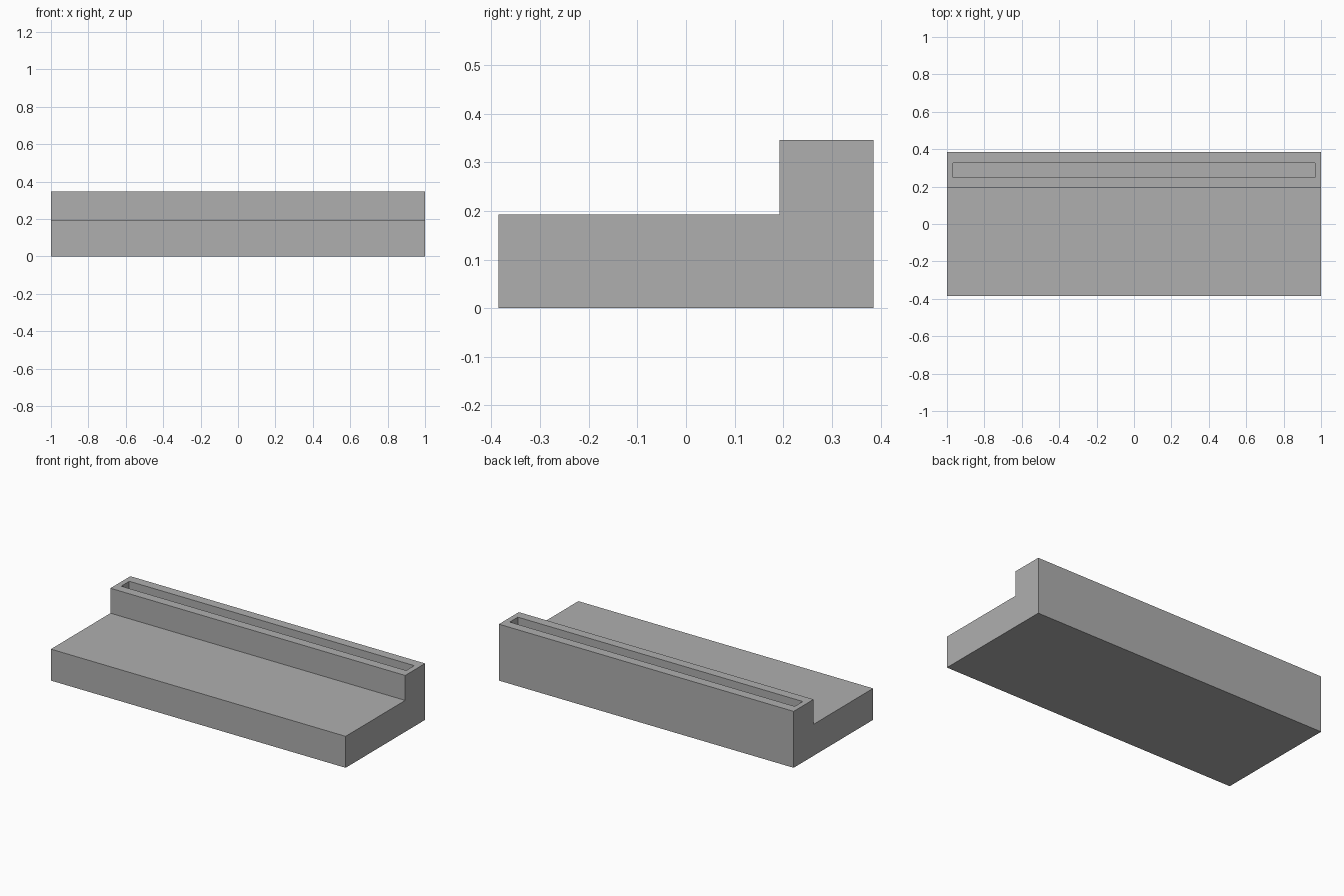
import bpy
import bmesh
from mathutils import Vector

if "Cube" in bpy.data.objects:
    bpy.data.objects.remove(bpy.data.objects["Cube"])

# Main dimensions
HALF_X, HALF_Y = 1.0, 0.385
STEP_Y, STEP_Z, TOP_Z = 0.192, 0.193, 0.346
SLOT_X, SLOT_Y0, SLOT_Y1, SLOT_FLOOR = 0.967, 0.249, 0.327, 0.193

grey = bpy.data.materials.new("plain grey")
grey.diffuse_color = (0.43, 0.43, 0.43, 1)
grey.use_nodes = True
grey.node_tree.nodes["Principled BSDF"].inputs["Base Color"].default_value = grey.diffuse_color

bm = bmesh.new()

# Stepped side profile, extruded along the length
profile = [(-HALF_Y, 0), (HALF_Y, 0), (HALF_Y, TOP_Z), (STEP_Y, TOP_Z),
           (STEP_Y, STEP_Z), (-HALF_Y, STEP_Z)]
side = bm.faces.new([bm.verts.new((-HALF_X, y, z)) for y, z in profile])
ext = bmesh.ops.extrude_face_region(bm, geom=[side])
bmesh.ops.translate(bm, vec=(2 * HALF_X, 0, 0),
                    verts=[v for v in ext["geom"] if isinstance(v, bmesh.types.BMVert)])
bmesh.ops.recalc_face_normals(bm, faces=bm.faces[:])

# Long slot sunk into the top of the raised back rail
rail_top = max(bm.faces, key=lambda f: f.calc_center_median().z)
bmesh.ops.inset_individual(bm, faces=[rail_top], thickness=0.03)
mid_y = (STEP_Y + HALF_Y) / 2
for v in rail_top.verts:
    v.co = Vector((SLOT_X if v.co.x > 0 else -SLOT_X,
                   SLOT_Y1 if v.co.y > mid_y else SLOT_Y0, TOP_Z))
bmesh.ops.inset_individual(bm, faces=[rail_top], thickness=0)
for v in rail_top.verts:
    v.co.z = SLOT_FLOOR

bmesh.ops.recalc_face_normals(bm, faces=bm.faces[:])
mesh = bpy.data.meshes.new("slotted_stand")
bm.to_mesh(mesh)
bm.free()
mesh.materials.append(grey)
stand = bpy.data.objects.new("slotted_stand", mesh)
bpy.context.collection.objects.link(stand)
